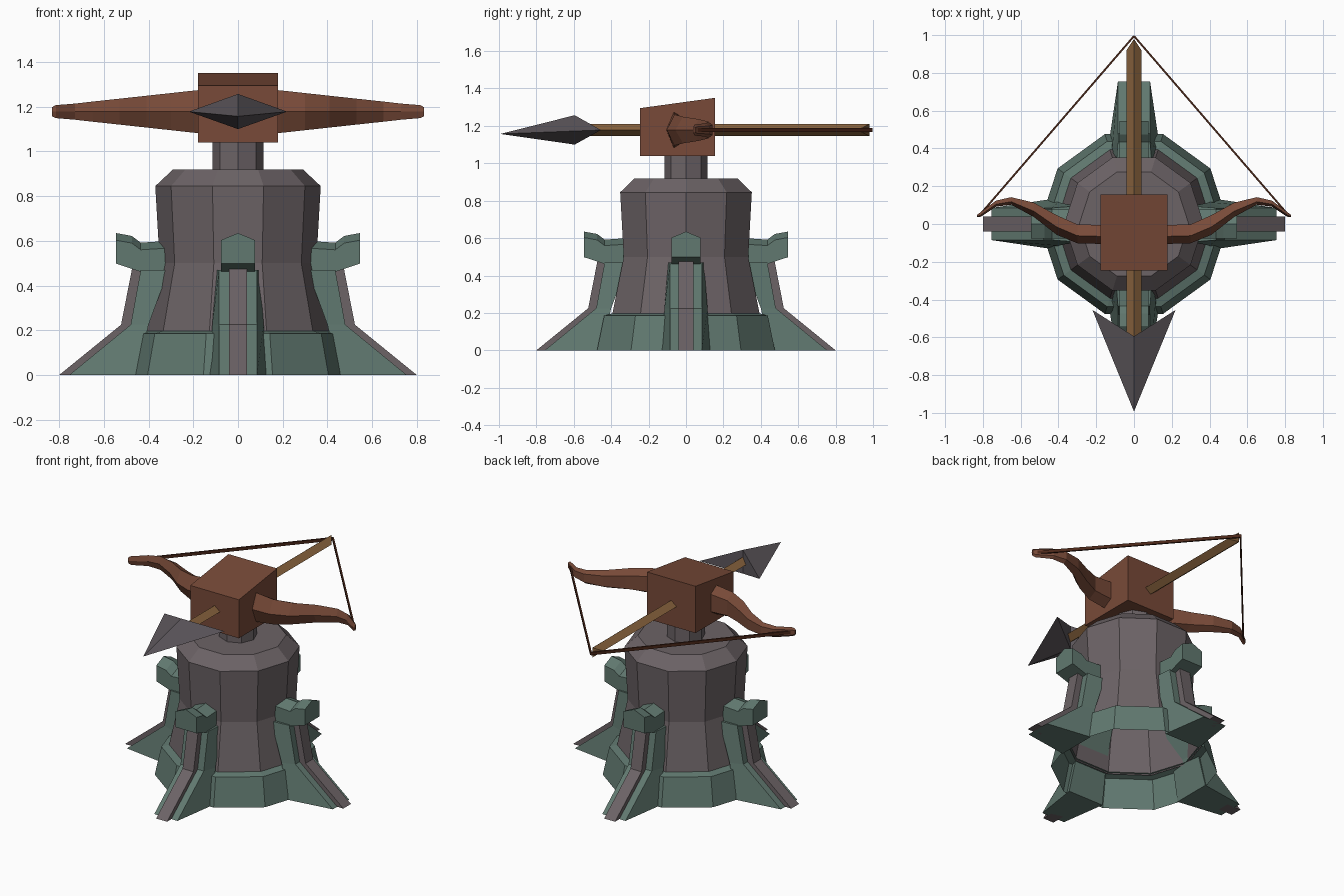
import bpy, bmesh
from math import sin, cos, pi
from mathutils import Matrix, Vector

if "Cube" in bpy.data.objects:
    bpy.data.objects.remove(bpy.data.objects["Cube"])


def material(name, rgb):
    lin = [((c / 255 + 0.055) / 1.055) ** 2.4 for c in rgb] + [1]
    m = bpy.data.materials.new(name)
    m.use_nodes = True
    m.diffuse_color = lin
    node = next(n for n in m.node_tree.nodes if n.type == 'BSDF_PRINCIPLED')
    node.inputs["Base Color"].default_value = lin
    return m


STONE = material("warm grey stone", (108, 99, 102))
GREEN = material("weathered green", (97, 121, 112))
BROWN = material("red brown wood", (120, 74, 56))
SHAFT = material("light wood", (138, 100, 62))
STEEL = material("dark steel", (93, 87, 92))
CORD = material("dark cord", (74, 38, 24))


def build(name, verts, faces, mat, turn=0):
    """Make a flat shaded object, turned about the vertical axis."""
    bm = bmesh.new()
    vs = [bm.verts.new(v) for v in verts]
    for f in faces:
        bm.faces.new([vs[i] for i in f])
    bmesh.ops.recalc_face_normals(bm, faces=bm.faces)
    bmesh.ops.rotate(bm, verts=bm.verts, matrix=Matrix.Rotation(turn, 3, 'Z'))
    mesh = bpy.data.meshes.new(name)
    bm.to_mesh(mesh)
    bm.free()
    mesh.materials.append(mat)
    obj = bpy.data.objects.new(name, mesh)
    bpy.context.collection.objects.link(obj)
    return obj


def loft(name, rings, mat, turn=0, start=True, end=True):
    """Bridge equal rings of points, with optional end caps."""
    n, verts, faces = len(rings[0]), [v for r in rings for v in r], []
    for k in range(len(rings) - 1):
        for i in range(n):
            j = (i + 1) % n
            faces.append((k * n + i, k * n + j, (k + 1) * n + j, (k + 1) * n + i))
    if start:
        faces.append(range(n))
    if end:
        faces.append(range((len(rings) - 1) * n, len(rings) * n))
    return build(name, verts, faces, mat, turn)


def polygon(radius, z, sides):
    return [(radius * cos(2 * pi * i / sides), radius * sin(2 * pi * i / sides), z)
            for i in range(sides)]


# Ten-sided tower, open below, with a flared skirt around its foot
loft("tower", [polygon(r, z, 10) for r, z in
               ((.415, .19), (.35, .5), (.37, .845), (.29, .92))], STONE, start=False)
loft("skirt", [polygon(r, z, 10) for r, z in
               ((.5, 0), (.46, .185), (.405, .2))], GREEN, start=False, end=False)
loft("turret_post", [polygon(.115, z, 8) for z in (.9, 1.06)], STONE)

# Four buttresses: tapered body, raised stone rib and a ridged head
body = ((.45, .755, .13, 0), (.40, .48, .115, .225), (.31, .435, .095, .47))
rib = ((.70, .80, 0), (.44, .523, .225), (.40, .472, .485))
head = ((.31, .60), (.435, .592), (.475, .622), (.545, .635))
for i in range(4):
    turn = i * pi / 2
    loft(f"buttress_{i + 1}",
         [[(a, -w, z), (b, -.085, z), (b, .085, z), (a, w, z)] for a, b, w, z in body],
         GREEN, turn)
    loft(f"buttress_rib_{i + 1}",
         [[(a, -.04, z), (b, -.04, z), (b, .04, z), (a, .04, z)] for a, b, z in rib],
         STONE, turn)
    sections = []
    for y, drop in ((-.077, .032), (0, 0), (.077, .032)):
        sections.append([(r, y, z - drop) for r, z in head]
                        + [(.545, y, .498), (.435, y, .462), (.31, y, .462)])
    loft(f"buttress_head_{i + 1}", sections, GREEN, turn)

# Wedge-topped bow housing
loft("bow_housing", [[(x, -.245, 1.04), (x, .155, 1.04), (x, .155, 1.35), (x, -.245, 1.295)]
                     for x in (-.178, .178)], BROWN)

# Curved bow limbs: x, y, half depth and half height along each limb
MID = 1.178
limb = ((.12, -.055, .05, .1), (.19, -.055, .05, .095), (.30, -.052, .05, .083),
        (.41, -.005, .052, .071), (.53, .075, .038, .058), (.65, .122, .02, .045),
        (.73, .108, .016, .036), (.815, .048, .012, .029), (.832, .042, .006, .02))
for side, label in ((1, "left"), (-1, "right")):
    loft(f"bow_limb_{label}",
         [[(side * x, y - d, MID), (side * x, y - d * .2, MID + h),
           (side * x, y + d, MID + h * .6), (side * x, y + d, MID - h * .6),
           (side * x, y - d * .2, MID - h)] for x, y, d, h in limb], BROWN)
    # Straight string from limb tip to the nock
    a, b = Vector((side * .815, .05, MID)), Vector((0, .995, MID))
    across = (b - a).cross(Vector((0, 0, 1))).normalized() * .005
    up = Vector((0, 0, .01))
    loft(f"bowstring_{label}",
         [[p + across + up, p - across + up, p - across - up, p + across - up]
          for p in (a, b)], CORD)

# Diamond-section bolt shaft with a pointed nock
loft("bolt_shaft",
     [[(-.04, y - cut, MID), (0, y, MID + .032), (.04, y - cut, MID), (0, y, MID - .032)]
      for y, cut in ((-.6, 0), (.98, .06))], SHAFT)

# Barbed bolt head
build("bolt_head",
      [(0, -.993, 1.157), (-.22, -.455, MID), (.22, -.455, MID), (0, -.595, 1.257), (0, -.595, 1.1)],
      [(0, 1, 3), (0, 3, 2), (0, 2, 4), (0, 4, 1), (1, 4, 3), (2, 3, 4)], STEEL)
